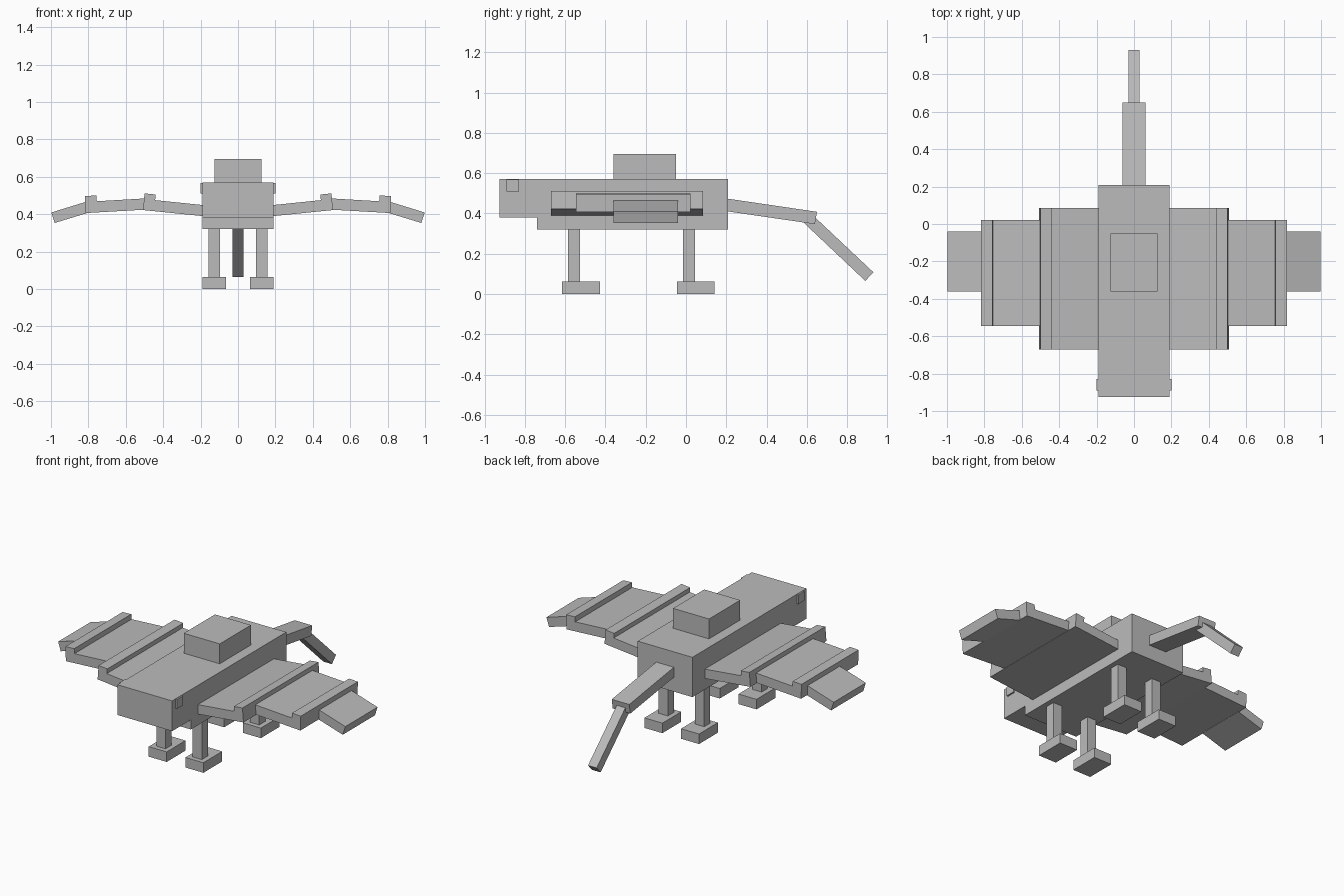
import bpy, bmesh

if "Cube" in bpy.data.objects:
    bpy.data.objects.remove(bpy.data.objects["Cube"])

grey = bpy.data.materials.new("stone grey")
grey.diffuse_color = (0.5, 0.5, 0.5, 1)
grey.use_nodes = True
grey.node_tree.nodes["Principled BSDF"].inputs["Base Color"].default_value = grey.diffuse_color


def prism(name, profile, axis, lo, hi):
    """Extrude a 2D profile: axis 'x' takes (y, z) points, axis 'y' takes (x, z)."""
    bm = bmesh.new()
    place = (lambda a, b, t: (t, a, b)) if axis == 'x' else (lambda a, b, t: (a, t, b))
    rings = [[bm.verts.new(place(a, b, t)) for a, b in profile] for t in (lo, hi)]
    n = len(profile)
    for ring in rings:
        bm.faces.new(ring)
    for i in range(n):
        j = (i + 1) % n
        bm.faces.new((rings[0][i], rings[0][j], rings[1][j], rings[1][i]))
    bmesh.ops.recalc_face_normals(bm, faces=bm.faces)
    mesh = bpy.data.meshes.new(name)
    bm.to_mesh(mesh)
    bm.free()
    mesh.materials.append(grey)
    obj = bpy.data.objects.new(name, mesh)
    bpy.context.collection.objects.link(obj)
    return obj


def box(name, x, y, z):
    rect = [(y[0], z[0]), (y[1], z[0]), (y[1], z[1]), (y[0], z[1])]
    return prism(name, rect, 'x', *x)


# Body with the raised chin at the front, and the block on its back
prism("body", [(-0.925, 0.38), (-0.74, 0.38), (-0.74, 0.32), (0.208, 0.32),
               (0.208, 0.57), (-0.925, 0.57)], 'x', -0.19, 0.19)
box("back_block", (-0.125, 0.125), (-0.36, -0.05), (0.57, 0.695))

# Wing cross-sections (right side): ridged inner and middle panels, plain tip
wings = {
    "inner_wing": ([(0.19, 0.39), (0.507, 0.422), (0.50, 0.511), (0.44, 0.505),
                    (0.443, 0.475), (0.19, 0.449)], -0.67, 0.085),
    "middle_wing": ([(0.50, 0.424), (0.815, 0.406), (0.818, 0.497), (0.757, 0.50),
                     (0.755, 0.469), (0.50, 0.484)], -0.545, 0.022),
    "wing_tip": ([(0.81, 0.405), (0.98, 0.353), (0.998, 0.409), (0.81, 0.467)],
                 -0.36, -0.04),
}
for side, s in (("right", 1), ("left", -1)):
    for name, (profile, lo, hi) in wings.items():
        prism(f"{side}_{name}", [(s * x, z) for x, z in profile], 'y', lo, hi)

    # Eye block on the side of the head
    box(f"{side}_eye", sorted((s * 0.17, s * 0.20)), (-0.89, -0.83), (0.51, 0.568))

    # Legs and feet
    for end, y in (("front", -0.555), ("back", 0.015)):
        box(f"{side}_{end}_leg", sorted((s * 0.095, s * 0.158)),
            (y - 0.03, y + 0.03), (0.06, 0.32))
        box(f"{side}_{end}_foot", sorted((s * 0.065, s * 0.19)),
            (y - 0.06, y + 0.127), (0, 0.063))

# Drooping two-part tail
prism("tail_base", [(0.20, 0.411), (0.64, 0.347), (0.65, 0.408), (0.208, 0.473)],
      'x', -0.061, 0.061)
prism("tail_end", [(0.58, 0.358), (0.89, 0.065), (0.93, 0.108), (0.62, 0.40)],
      'x', -0.03, 0.03)
